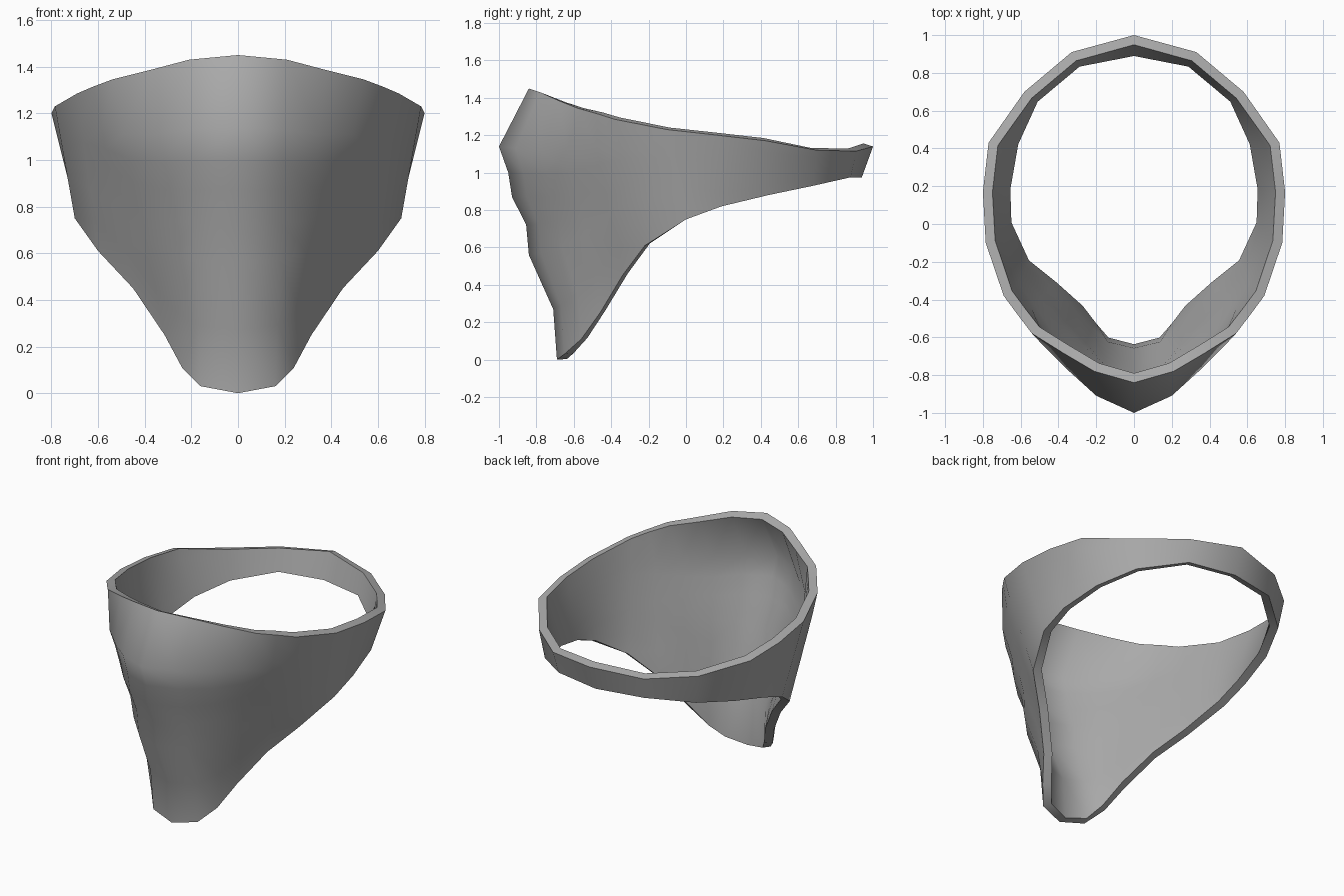
import bpy, bmesh, math
from mathutils import Vector

if "Cube" in bpy.data.objects:
    bpy.data.objects.remove(bpy.data.objects["Cube"])

# Half outlines of the outer cloth surface, from front centre round to back centre
RIM = [(0, -.84, 1.45), (.21, -.78, 1.43), (.38, -.68, 1.385), (.54, -.58, 1.345),
       (.62, -.475, 1.315), (.69, -.38, 1.285), (.785, -.1, 1.23), (.8, .17, 1.2),
       (.77, .43, 1.17), (.58, .7, 1.12), (.33, .91, 1.115), (0, 1, 1.14)]
HEM = [(0, -.69, 0), (.16, -.65, .03), (.24, -.56, .11), (.315, -.46, .25),
       (.45, -.34, .45), (.6, -.22, .61), (.7, 0, .75), (.705, .19, .82),
       (.66, .44, .88), (.55, .68, .93), (.31, .88, .975), (0, .94, .975)]
# Front profile: (fraction from rim to hem, forward bulge over nose and chin)
PROFILE = [(0, 0), (.214, -.192), (.31, -.157), (.4, -.15), (.503, -.09),
           (.614, -.092), (.814, .008), (1, 0)]
# How strongly each column follows the front bulge
WEIGHT = [1, .82, .62, .4, .16, .04] + [0] * 6

# Half of the cloth as a grid of columns and rows
bm = bmesh.new()
columns = []
for rim, hem, w in zip(RIM, HEM, WEIGHT):
    column = []
    for t, bulge in PROFILE:
        p = Vector(rim).lerp(Vector(hem), t)
        p.y += bulge * w
        column.append(bm.verts.new(p))
    columns.append(column)
for a, b in zip(columns, columns[1:]):
    for r in range(len(PROFILE) - 1):
        bm.faces.new((a[r], a[r + 1], b[r + 1], b[r]))
mesh = bpy.data.meshes.new("face_bandana")
bm.to_mesh(mesh)
bm.free()
bandana = bpy.data.objects.new("face_bandana", mesh)
bpy.context.collection.objects.link(bandana)

# Grey cloth
cloth = bpy.data.materials.new("grey_cloth")
cloth.diffuse_color = (.4, .4, .4, 1)
cloth.use_nodes = True
cloth.node_tree.nodes["Principled BSDF"].inputs["Base Color"].default_value = cloth.diffuse_color
mesh.materials.append(cloth)

# Mirror to the other side and thicken inwards
mirror = bandana.modifiers.new("mirror", 'MIRROR')
mirror.use_clip = True
mirror.merge_threshold = .001
solid = bandana.modifiers.new("thickness", 'SOLIDIFY')
solid.thickness = .052
solid.offset = -1
solid.use_even_offset = True

bpy.context.view_layer.objects.active = bandana
bandana.select_set(True)
for name in ("mirror", "thickness"):
    bpy.ops.object.modifier_apply(modifier=name)

# Smooth cloth with sharp rim and hem
bpy.ops.object.shade_smooth_by_angle(angle=math.radians(60))
